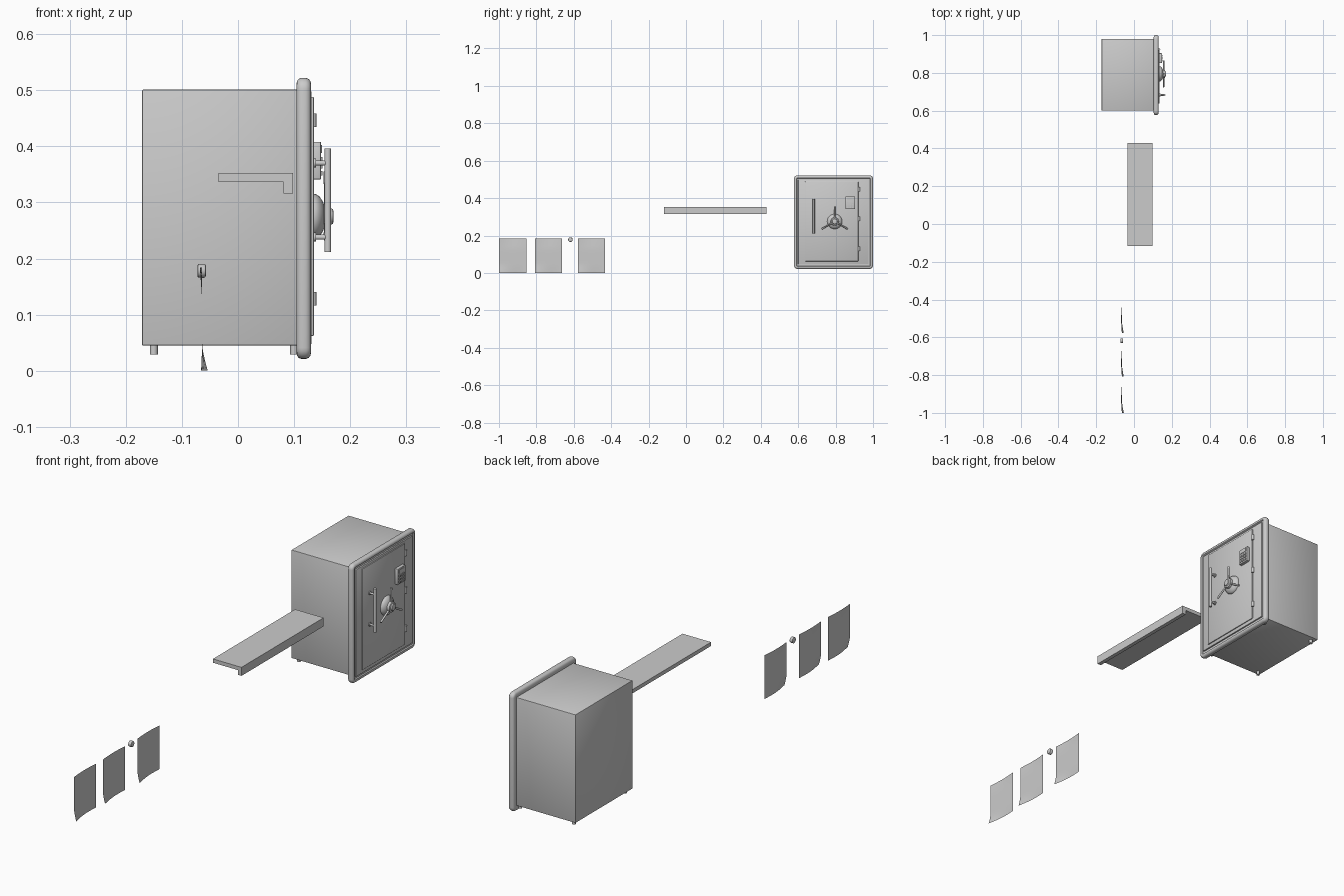
import bpy, bmesh, math
from mathutils import Vector

if "Cube" in bpy.data.objects:
    bpy.data.objects.remove(bpy.data.objects["Cube"])


def finish(name, bm, smooth=False):
    bmesh.ops.recalc_face_normals(bm, faces=bm.faces)
    me = bpy.data.meshes.new(name)
    bm.to_mesh(me)
    bm.free()
    ob = bpy.data.objects.new(name, me)
    bpy.context.collection.objects.link(ob)
    if smooth:
        bpy.ops.object.select_all(action='DESELECT')
        ob.select_set(True)
        bpy.context.view_layer.objects.active = ob
        bpy.ops.object.shade_smooth_by_angle(angle=math.radians(35))
    return ob


def box(name, x, y, z, bevel=0.0):
    bm = bmesh.new()
    bmesh.ops.create_cube(bm, size=1)
    for v in bm.verts:
        v.co = [lo + (c + 0.5) * (hi - lo) for c, (lo, hi) in zip(v.co, (x, y, z))]
    if bevel:
        bmesh.ops.bevel(bm, geom=bm.edges[:], offset=bevel, segments=2,
                        profile=0.5, affect='EDGES')
    return finish(name, bm, bevel > 0)


def rod(name, a, b, r, r2=None, sides=16):
    """Cylinder or cone between two points."""
    a, b = Vector(a), Vector(b)
    bm = bmesh.new()
    bmesh.ops.create_cone(bm, cap_ends=True, segments=sides, radius1=r,
                          radius2=r if r2 is None else r2, depth=(b - a).length)
    rot = Vector((0, 0, 1)).rotation_difference(b - a)
    for v in bm.verts:
        v.co = rot @ v.co + (a + b) / 2
    return finish(name, bm, True)


def loft(name, rings):
    """Bridge equal-sized rings of points and cap both ends."""
    bm = bmesh.new()
    rows = [[bm.verts.new(p) for p in ring] for ring in rings]
    n = len(rows[0])
    for p, q in zip(rows, rows[1:]):
        for i in range(n):
            bm.faces.new((p[i], p[(i + 1) % n], q[(i + 1) % n], q[i]))
    bm.faces.new(rows[0])
    bm.faces.new(rows[-1])
    return finish(name, bm, True)


def rounded_rect(x, inset, y0=0.577, y1=1.0, z0=0.021, z1=0.522, r=0.02):
    pts = []
    rad = max(r - inset, 0.004)
    y0, y1, z0, z1 = y0 + inset + rad, y1 - inset - rad, z0 + inset + rad, z1 - inset - rad
    for k, (cy, cz) in enumerate(((y1, z1), (y0, z1), (y0, z0), (y1, z0))):
        for i in range(6):
            t = (k + i / 5) * math.pi / 2
            pts.append((x, cy + rad * math.cos(t), cz + rad * math.sin(t)))
    return pts


def lathe_x(name, cy, cz, profile, sides=32):
    return loft(name, [[(x, cy + r * math.cos(2 * math.pi * i / sides),
                         cz + r * math.sin(2 * math.pi * i / sides))
                        for i in range(sides)] for x, r in profile])


# Safe body and feet
box("safe_body", (-0.171, 0.106), (0.60, 0.98), (0.045, 0.501), 0.002)
for x in (-0.15, 0.10):
    for y in (0.62, 0.96):
        rod("safe_foot", (x, y, 0.029), (x, y, 0.047), 0.007)

# Rounded front frame with recessed centre
loft("front_frame", [rounded_rect(x, i) for x, i in (
    (0.104, 0.014), (0.105, 0.006), (0.108, 0.002), (0.113, 0), (0.121, 0),
    (0.126, 0.002), (0.129, 0.006), (0.130, 0.010), (0.129, 0.014), (0.125, 0.017))])

# Front panel and raised door
box("front_panel", (0.12, 0.131), (0.60, 0.977), (0.047, 0.498), 0.0015)
box("door", (0.125, 0.135), (0.637, 0.921), (0.062, 0.488), 0.0015)

# Hinges on the door edge
for z in (0.128, 0.290, 0.446):
    rod("hinge", (0.134, 0.925, z - 0.012), (0.134, 0.925, z + 0.012), 0.0055)

# Upright pull handle
rod("pull_handle", (0.160, 0.683, 0.212), (0.160, 0.683, 0.396), 0.006)
for z in (0.238, 0.370):
    rod("handle_post", (0.133, 0.683, z), (0.160, 0.683, z), 0.0045)
    rod("handle_plate", (0.133, 0.683, z), (0.139, 0.683, z), 0.008)

# Three-spoke turning wheel
HY, HZ = 0.795, 0.275
lathe_x("wheel_hub", HY, HZ, ((0.133, 0.040), (0.138, 0.040), (0.145, 0.036),
                              (0.151, 0.027), (0.153, 0.022), (0.163, 0.021),
                              (0.165, 0.015), (0.169, 0.013), (0.170, 0.010)))
for k in range(3):
    t = math.pi / 2 + k * math.tau / 3
    d = Vector((0, math.cos(t), math.sin(t)))
    c = Vector((0.157, HY, HZ))
    rod("wheel_spoke", c + d * 0.01, c + d * 0.08, 0.0035, 0.0045)

# Keypad with display and buttons
box("keypad", (0.133, 0.148), (0.853, 0.904), (0.341, 0.408), 0.002)
box("keypad_display", (0.146, 0.1495), (0.860, 0.897), (0.388, 0.402))
for row in range(3):
    for col in range(3):
        y, z = 0.8655 + col * 0.013, 0.352 + row * 0.0125
        box("keypad_button", (0.146, 0.151), (y - 0.0045, y + 0.0045),
            (z - 0.004, z + 0.004))

# Shelf with a front lip, one L-shaped extrusion
bm = bmesh.new()
profile = ((-0.035, 0.336), (0.081, 0.336), (0.081, 0.316),
           (0.098, 0.316), (0.098, 0.352), (-0.035, 0.352))
face = bm.faces.new([bm.verts.new((x, -0.117, z)) for x, z in profile])
ext = bmesh.ops.extrude_face_region(bm, geom=[face])
bmesh.ops.translate(bm, vec=(0, 0.547, 0),
                    verts=[v for v in ext["geom"] if isinstance(v, bmesh.types.BMVert)])
bmesh.ops.recalc_face_normals(bm, faces=bm.faces)
finish("shelf", bm)

# Three curled paper sheets
for y0 in (-1.0, -0.808, -0.578):
    bm = bmesh.new()
    nu, nv = 8, 14
    grid = []
    for j in range(nv + 1):
        v = j / nv
        low = max(0, 1 - v / 0.25)
        high = max(0, (v - 0.7) / 0.3)
        row = []
        for i in range(nu + 1):
            u = i / nu
            bow = math.sin(math.pi * u)
            x = -0.064 - 0.004 * bow * high + low ** 1.3 * (0.010 - 0.010 * u - 0.006 * bow)
            row.append(bm.verts.new((x, y0 + 0.146 * u, 0.184 * v)))
        grid.append(row)
    for p, q in zip(grid, grid[1:]):
        for i in range(nu):
            bm.faces.new((p[i], p[i + 1], q[i + 1], q[i]))
    finish("paper_sheet", bm, True)

# Small round magnet
lathe_x("magnet", -0.618, 0.178, ((-0.072, 0.010), (-0.071, 0.012), (-0.061, 0.0125),
                                  (-0.058, 0.011), (-0.057, 0.008)), 20)
